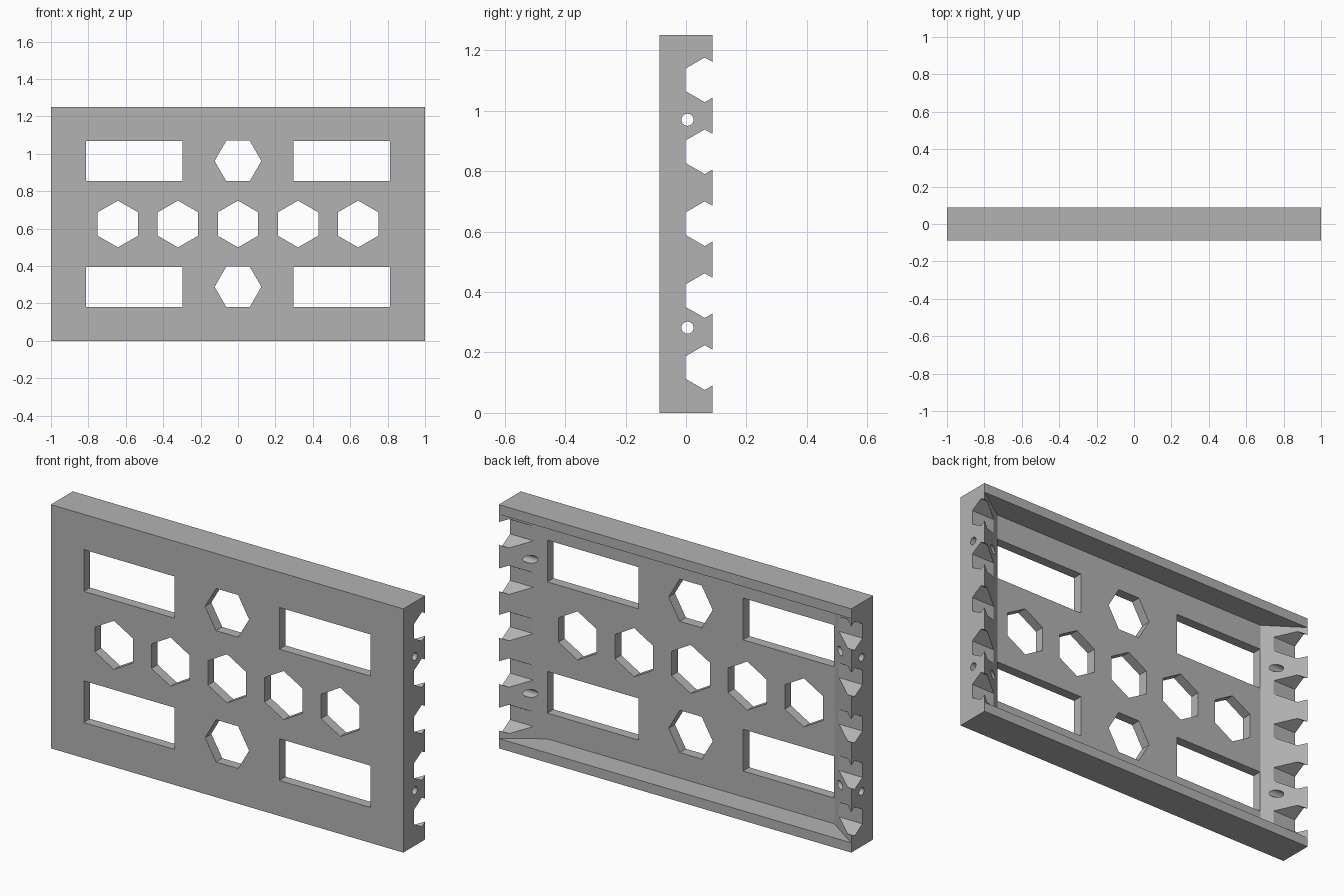
import bpy
import bmesh
from math import cos, sin, pi
from mathutils import Vector

if "Cube" in bpy.data.objects:
    bpy.data.objects.remove(bpy.data.objects["Cube"])

HEIGHT, HALF_DEPTH = 1.25, 0.0885
MID = HEIGHT / 2
FLOOR_Y = -0.038      # inner face of the front plate
RIM = 0.05            # top and bottom wall thickness

grey = bpy.data.materials.new("plain_grey")
grey.use_nodes = True
grey.diffuse_color = (0.45, 0.45, 0.45, 1)
grey.node_tree.nodes["Principled BSDF"].inputs["Base Color"].default_value = grey.diffuse_color


def prism(name, points, axis, low, high):
    """Extrude a flat outline along one axis (0 = x, 1 = y, 2 = z)."""
    def place(p, depth):
        co = list(p)
        co.insert(axis, depth)
        return Vector(co)
    bm = bmesh.new()
    base = [bm.verts.new(place(p, low)) for p in points]
    top = [bm.verts.new(place(p, high)) for p in points]
    bm.faces.new(base)
    bm.faces.new(top)
    for i in range(len(points)):
        j = (i + 1) % len(points)
        bm.faces.new((base[i], base[j], top[j], top[i]))
    bmesh.ops.recalc_face_normals(bm, faces=bm.faces)
    mesh = bpy.data.meshes.new(name)
    bm.to_mesh(mesh)
    bm.free()
    mesh.materials.append(grey)
    obj = bpy.data.objects.new(name, mesh)
    bpy.context.collection.objects.link(obj)
    return obj


def rectangle(u, v, half_u, half_v):
    return [(u - half_u, v - half_v), (u + half_u, v - half_v),
            (u + half_u, v + half_v), (u - half_u, v + half_v)]


def polygon(u, v, radius, sides, start=0.0):
    return [(u + radius * cos(start + 2 * pi * i / sides),
             v + radius * sin(start + 2 * pi * i / sides)) for i in range(sides)]


panel = prism("panel", rectangle(0, MID, 1, MID), 1, -HALF_DEPTH, HALF_DEPTH)
cutters = []

# Cavity open at the back, its side walls tapering to a thin edge
inner, outer = 0.815, 0.999
slope = (outer - inner) / (HALF_DEPTH - FLOOR_Y)
back = HALF_DEPTH + 0.05
wide = outer + slope * 0.05
cutters.append(prism("cavity_cutter", [(-inner, FLOOR_Y), (inner, FLOOR_Y), (wide, back), (-wide, back)],
                     2, RIM, HEIGHT - RIM))

# Windows and hexagonal openings through the front plate
for z in (MID - 0.336, MID + 0.337):
    for side in (-1, 1):
        cutters.append(prism("window_cutter", rectangle(side * 0.555, z, 0.258, 0.107), 1, -0.3, 0.3))
    cutters.append(prism("hexagon_cutter", polygon(0, z, 0.125, 6), 1, -0.3, 0.3))
for i in range(-2, 3):
    cutters.append(prism("hexagon_cutter", polygon(i * 0.321, MID, 0.125, 6, pi / 2), 1, -0.3, 0.3))

# Hexagonal notches and round holes across both side walls
for i in range(-2, 3):
    cutters.append(prism("notch_cutter", polygon(0.062, MID + 0.001 + i * 0.238, 0.074, 6, pi / 2), 0, -1.3, 1.3))
for side in (-1, 1):
    cutters.append(prism("hole_cutter", polygon(0.005, MID + 0.001 + side * 0.344, 0.02, 32), 0, -1.3, 1.3))

# Apply the cuts and remove the helpers
bpy.ops.object.select_all(action="DESELECT")
panel.select_set(True)
bpy.context.view_layer.objects.active = panel
for cutter in cutters:
    cutter.hide_render = True
    cut = panel.modifiers.new("cut", "BOOLEAN")
    cut.operation = "DIFFERENCE"
    cut.solver = "EXACT"
    cut.object = cutter
    bpy.ops.object.modifier_apply(modifier=cut.name)
    bpy.data.objects.remove(cutter)

bpy.ops.object.shade_smooth_by_angle(angle=pi / 9)
